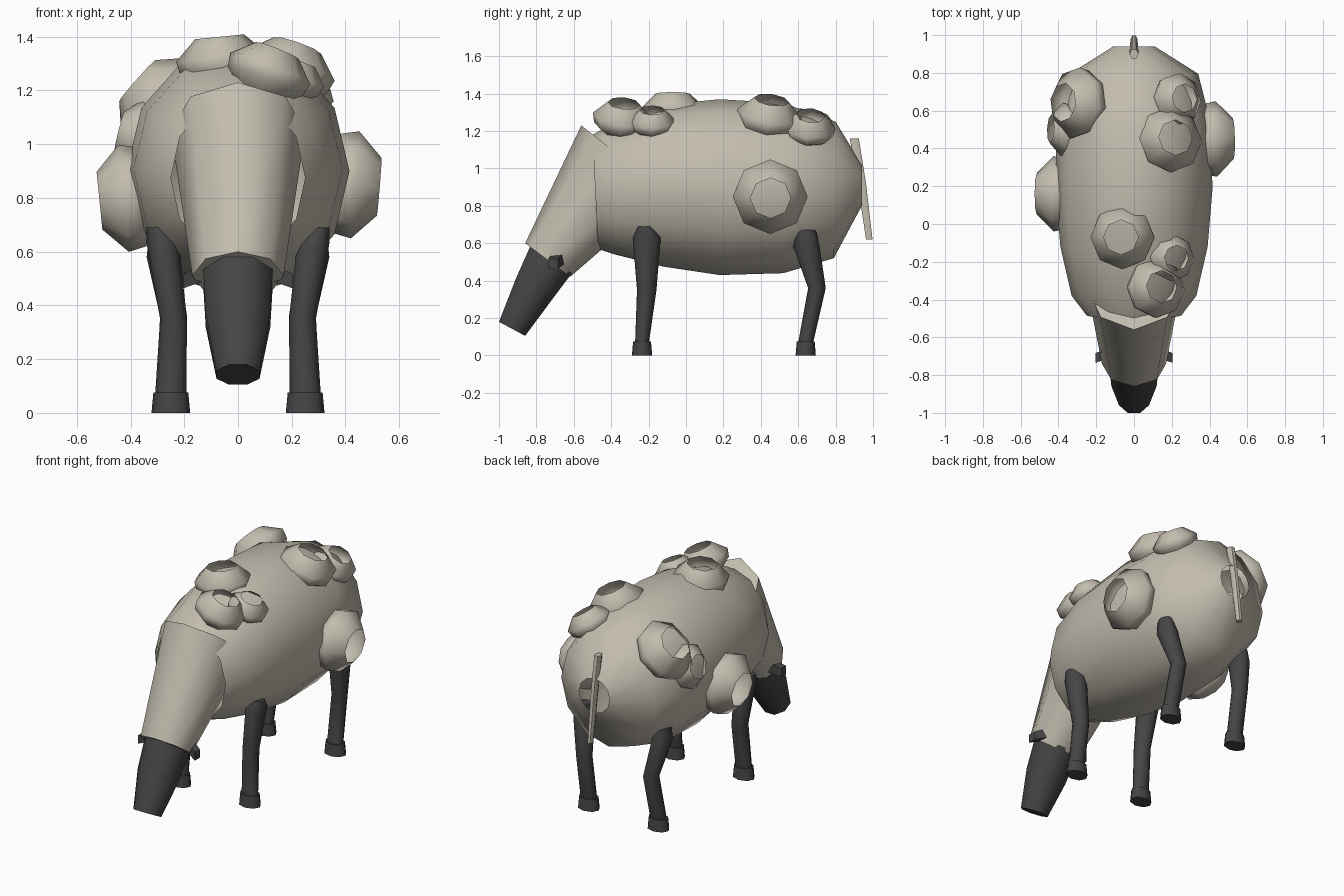
import bpy, bmesh, math
from mathutils import Vector

if "Cube" in bpy.data.objects:
    bpy.data.objects.remove(bpy.data.objects["Cube"])


def material(name, rgb):
    m = bpy.data.materials.new(name)
    m.diffuse_color = (*rgb, 1)
    m.use_nodes = True
    m.node_tree.nodes["Principled BSDF"].inputs["Base Color"].default_value = m.diffuse_color
    return m


WOOL = material("wool", (0.55, 0.51, 0.43))
DARK = material("dark", (0.06, 0.06, 0.06))


def loft(name, rings, n, mat, cap=True, flat=False):
    """Rings are (center, half axis u, half axis v)."""
    bm = bmesh.new()
    off, s = (math.pi / n, 1 / math.cos(math.pi / n)) if flat else (0, 1)
    loops = []
    for c, u, v in rings:
        c, u, v = Vector(c), Vector(u), Vector(v)
        loops.append([bm.verts.new(c + s * (u * math.cos(off + 2 * math.pi * i / n)
                                            + v * math.sin(off + 2 * math.pi * i / n)))
                      for i in range(n)])
    for a, b in zip(loops, loops[1:]):
        for i in range(n):
            j = (i + 1) % n
            bm.faces.new((a[i], a[j], b[j], b[i]))
    if cap:
        bm.faces.new(loops[0][::-1])
        bm.faces.new(loops[-1])
    # Keep sides pointing away from the axis
    f = next(iter(bm.faces))
    f.normal_update()
    mid = (Vector(rings[0][0]) + Vector(rings[1][0])) / 2
    if f.normal.dot(f.calc_center_median() - mid) < 0:
        bmesh.ops.reverse_faces(bm, faces=bm.faces[:])
    me = bpy.data.meshes.new(name)
    bm.to_mesh(me)
    bm.free()
    ob = bpy.data.objects.new(name, me)
    bpy.context.collection.objects.link(ob)
    me.materials.append(mat)
    bpy.ops.object.select_all(action='DESELECT')
    ob.select_set(True)
    bpy.context.view_layer.objects.active = ob
    bpy.ops.object.shade_smooth_by_angle(angle=math.radians(58))
    return ob


def span(y0, z0, y1, z1, hw):
    """Ring from top point to bottom point in the side view."""
    return ((0, (y0 + y1) / 2, (z0 + z1) / 2), (hw, 0, 0),
            (0, (y0 - y1) / 2, (z0 - z1) / 2))


# Body: open tube
loft("body", [span(-0.50, 1.18, -0.47, 0.57, 0.25),
              span(-0.38, 1.25, -0.38, 0.54, 0.33),
              span(-0.12, 1.34, -0.12, 0.475, 0.39),
              span(0.18, 1.37, 0.18, 0.43, 0.415),
              span(0.52, 1.35, 0.52, 0.44, 0.41),
              span(0.80, 1.25, 0.79, 0.52, 0.34),
              span(0.94, 1.02, 0.94, 0.80, 0.11)], 12, WOOL, cap=False)

# Neck and head
loft("neck", [span(-0.56, 1.23, -0.10, 0.87, 0.25),
              span(-0.86, 0.60, -0.62, 0.42, 0.17)], 8, WOOL)
loft("head", [span(-0.83, 0.59, -0.61, 0.44, 0.13),
              span(-0.91, 0.41, -0.73, 0.28, 0.12),
              span(-1.00, 0.18, -0.86, 0.105, 0.08)], 8, DARK, flat=True)

# Ears and legs, both sides
for side, s in (("right", 1), ("left", -1)):
    loft(side + "_ear", [((s * 0.13, -0.68, 0.52), (0, 0.03, 0), (0, 0, 0.03)),
                         ((s * 0.205, -0.71, 0.49), (0, 0.025, 0), (0, 0, 0.027))],
         4, DARK, flat=True)
    legs = {"front": ((0.30, -0.22, 0.69, 0.04, 0.035), (0.28, -0.21, 0.63, 0.06, 0.075),
                      (0.24, -0.21, 0.35, 0.05, 0.052), (0.25, -0.235, 0.07, 0.058, 0.037)),
            "back": ((0.29, 0.64, 0.67, 0.04, 0.055), (0.28, 0.645, 0.58, 0.06, 0.07),
                     (0.24, 0.70, 0.36, 0.05, 0.047), (0.25, 0.64, 0.07, 0.055, 0.04))}
    for end, pts in legs.items():
        loft(f"{side}_{end}_leg",
             [((s * x, y, z), (rx, 0, 0), (0, ry, 0)) for x, y, z, rx, ry in pts], 8, DARK)
        y = pts[-1][1]
        loft(f"{side}_{end}_hoof",
             [((s * 0.25, y, z), (rx, 0, 0), (0, ry, 0))
              for z, rx, ry in ((0.075, 0.065, 0.048), (0, 0.072, 0.054))], 8, DARK)

# Tail
loft("tail", [((0, 0.90, 1.16), (0.024, 0, 0), (0, 0.028, 0)),
              ((0, 0.94, 0.92), (0.022, 0, 0), (0, 0.026, 0)),
              ((0, 0.98, 0.62), (0.018, 0, 0), (0, 0.02, 0))], 6, WOOL)

# Wool clumps: open balls (x, y, z, radius, outward direction)
clumps = [(0.42, 0.45, 0.85, 0.20, (1, 0.02, -0.08)),
          (0.19, 0.445, 1.28, 0.175, (0.35, 0.15, 1)),
          (0.23, 0.66, 1.22, 0.14, (0.6, 0.1, 1)),
          (-0.06, -0.07, 1.31, 0.17, (-0.1, 0, 1)),
          (0.115, -0.34, 1.27, 0.16, (0.4, 0.1, 1)),
          (0.20, -0.18, 1.25, 0.125, (0.4, 0, 1)),
          (-0.30, 0.64, 1.17, 0.19, (-0.85, 0.05, 0.75)),
          (-0.37, 0.50, 1.03, 0.14, (-1, 0.05, 0.25)),
          (-0.41, 0.16, 0.80, 0.20, (-1, 0, -0.1))]
for k, (x, y, z, r, d) in enumerate(clumps):
    d = Vector(d).normalized()
    u = d.orthogonal().normalized()
    v = d.cross(u)
    c = Vector((x, y, z))
    loft(f"wool_clump_{k + 1}",
         [(c + d * r * h, u * r * q, v * r * q)
          for h, q in ((-0.55, 0.54), (-0.25, 0.93), (0.08, 1), (0.53, 0.54))],
         8, WOOL, cap=False)
